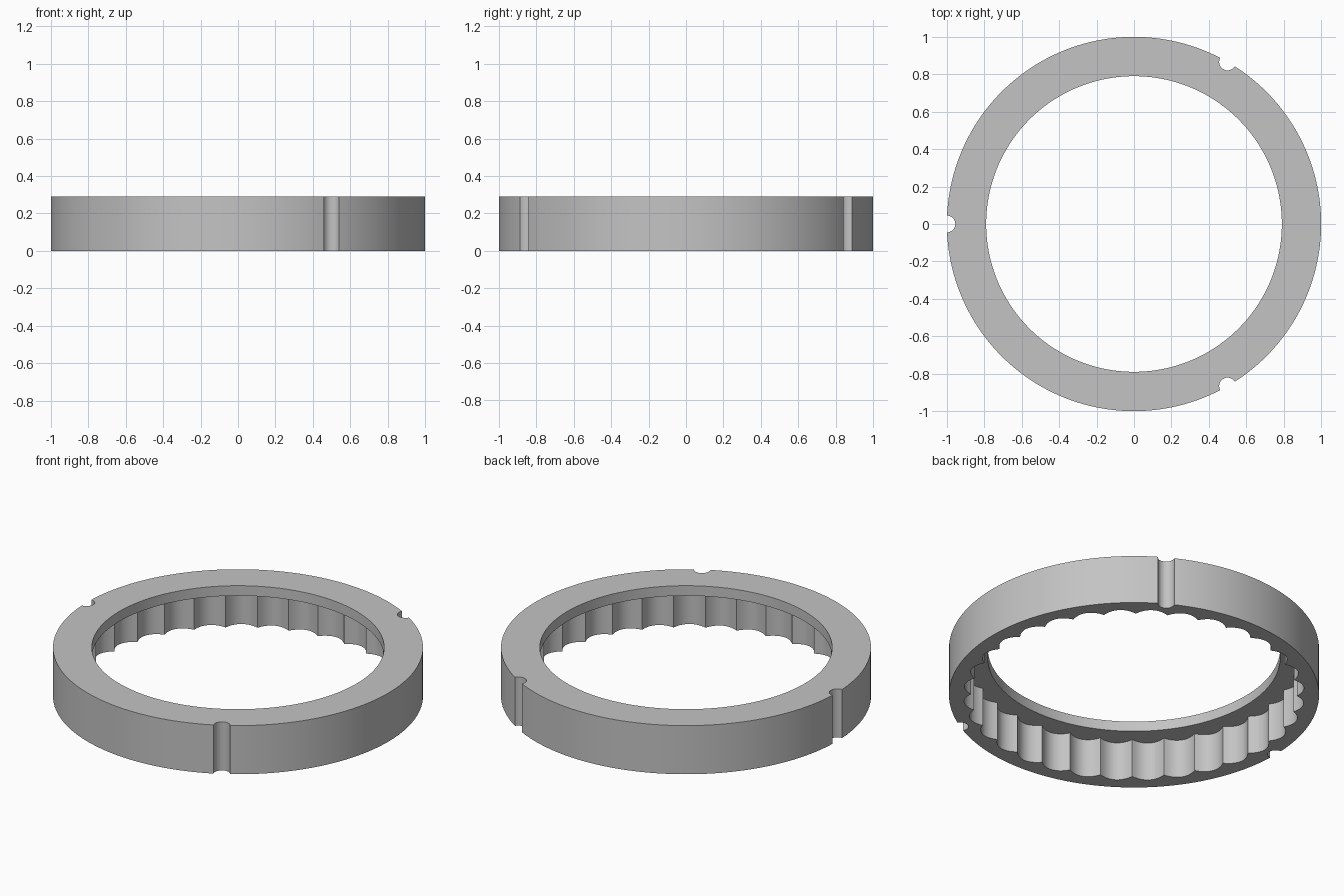
import bpy, bmesh, math

if "Cube" in bpy.data.objects:
    bpy.data.objects.remove(bpy.data.objects["Cube"], do_unlink=True)

HEIGHT, LIP_Z, LIP_R = 0.29, 0.23, 0.79
LOBES, CUSP_R, LOBE_DEPTH = 32, 0.88, 0.042
NOTCH_R = 0.045
NOTCHES = [math.radians(a) for a in (60, 180, 300)]
PITCH = 2 * math.pi / LOBES


def outer(a):
    """Rim radius, with three round notches."""
    for n in NOTCHES:
        s = math.sin(a - n)
        if math.cos(a - n) > 0 and abs(s) <= NOTCH_R:
            return math.cos(a - n) - math.sqrt(NOTCH_R ** 2 - s * s)
    return 1.0


def pocket(a):
    """Scalloped pocket radius, lobes hollow outward."""
    t = (a / PITCH + 0.5) % 1 * 2 - 1
    return CUSP_R + LOBE_DEPTH * (1 - t * t)


def lip(a):
    return LIP_R


# Angles: even steps over the lobes plus finer steps in each notch
angles = {round((i / 10 - 0.5) * PITCH, 5) % (2 * math.pi) for i in range(LOBES * 10)}
for n in NOTCHES:
    angles |= {round(n + math.asin(NOTCH_R * math.sin(k * math.pi / 16)), 5)
               for k in range(-7, 8)}
    angles |= {n + s * math.asin(NOTCH_R) * f for s in (-1, 1) for f in (0.9999, 1.0005)}
angles = sorted(angles)

# Closed cross-section swept around the ring
section = [(outer, 0), (outer, HEIGHT), (lip, HEIGHT),
           (lip, LIP_Z), (pocket, LIP_Z), (pocket, 0)]
bm = bmesh.new()
loops = [[bm.verts.new((r(a) * math.cos(a), r(a) * math.sin(a), z)) for a in angles]
         for r, z in section]
for k, low in enumerate(loops):
    high = loops[(k + 1) % len(loops)]
    for i in range(len(angles)):
        j = (i + 1) % len(angles)
        bm.faces.new((low[i], low[j], high[j], high[i]))
bmesh.ops.recalc_face_normals(bm, faces=bm.faces)
mesh = bpy.data.meshes.new("scalloped_ring")
bm.to_mesh(mesh)
bm.free()
ring = bpy.data.objects.new("scalloped_ring", mesh)
bpy.context.collection.objects.link(ring)

# Plain grey
grey = bpy.data.materials.new("light_grey")
grey.use_nodes = True
color = (0.55, 0.55, 0.55, 1)
grey.diffuse_color = color
grey.node_tree.nodes["Principled BSDF"].inputs["Base Color"].default_value = color
mesh.materials.append(grey)

bpy.ops.object.select_all(action="DESELECT")
ring.select_set(True)
bpy.context.view_layer.objects.active = ring
bpy.ops.object.shade_smooth_by_angle(angle=math.radians(35))
